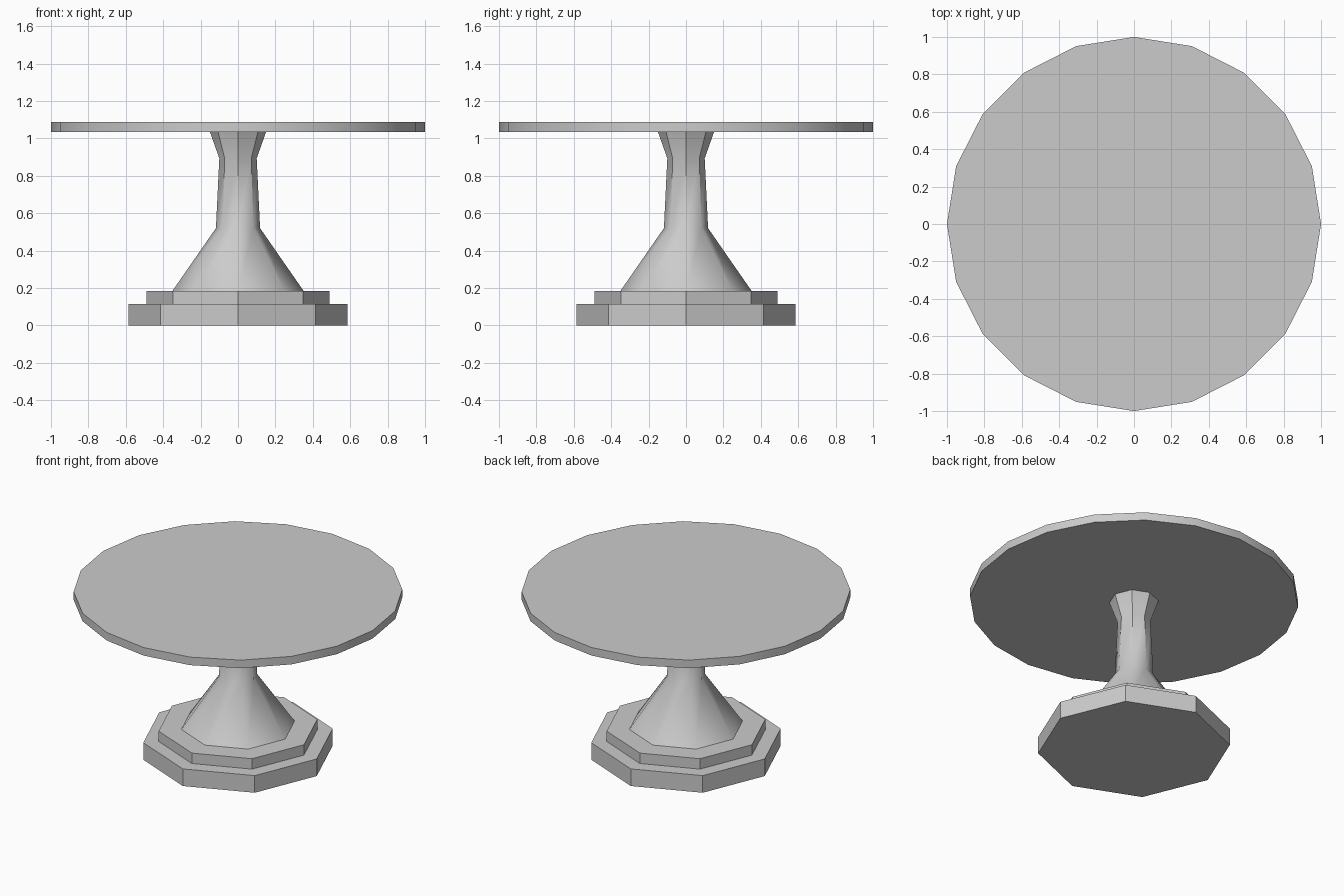
import bpy
import bmesh
from math import cos, sin, tau, radians

if "Cube" in bpy.data.objects:
    bpy.data.objects.remove(bpy.data.objects["Cube"])


def lathe(name, sides, profile, smooth_angle=None):
    """Closed faceted solid from (radius, height) rings, first corner on +x."""
    bm = bmesh.new()
    rings = [[bm.verts.new((r * cos(tau * i / sides), r * sin(tau * i / sides), z))
              for i in range(sides)] for r, z in profile]
    for low, high in zip(rings, rings[1:]):
        for i in range(sides):
            j = (i + 1) % sides
            bm.faces.new((low[i], low[j], high[j], high[i]))
    bm.faces.new(rings[0][::-1])
    bm.faces.new(rings[-1])
    mesh = bpy.data.meshes.new(name)
    bm.to_mesh(mesh)
    bm.free()
    obj = bpy.data.objects.new(name, mesh)
    bpy.context.collection.objects.link(obj)
    if smooth_angle:
        bpy.ops.object.select_all(action='DESELECT')
        obj.select_set(True)
        bpy.context.view_layer.objects.active = obj
        bpy.ops.object.shade_smooth_by_angle(angle=radians(smooth_angle))
    return obj


# Stepped octagonal foot
lathe("base_lower_step", 8, [(0.585, 0), (0.585, 0.115)])
lathe("base_upper_step", 8, [(0.49, 0.115), (0.49, 0.185)])

# Flared octagonal column
lathe("pedestal_column", 8,
      [(0.35, 0.185), (0.118, 0.52), (0.10, 0.893), (0.15, 1.034)], 40)

# Twenty-sided round top
lathe("table_top", 20, [(1.0, 1.034), (1.0, 1.088)], 30)
